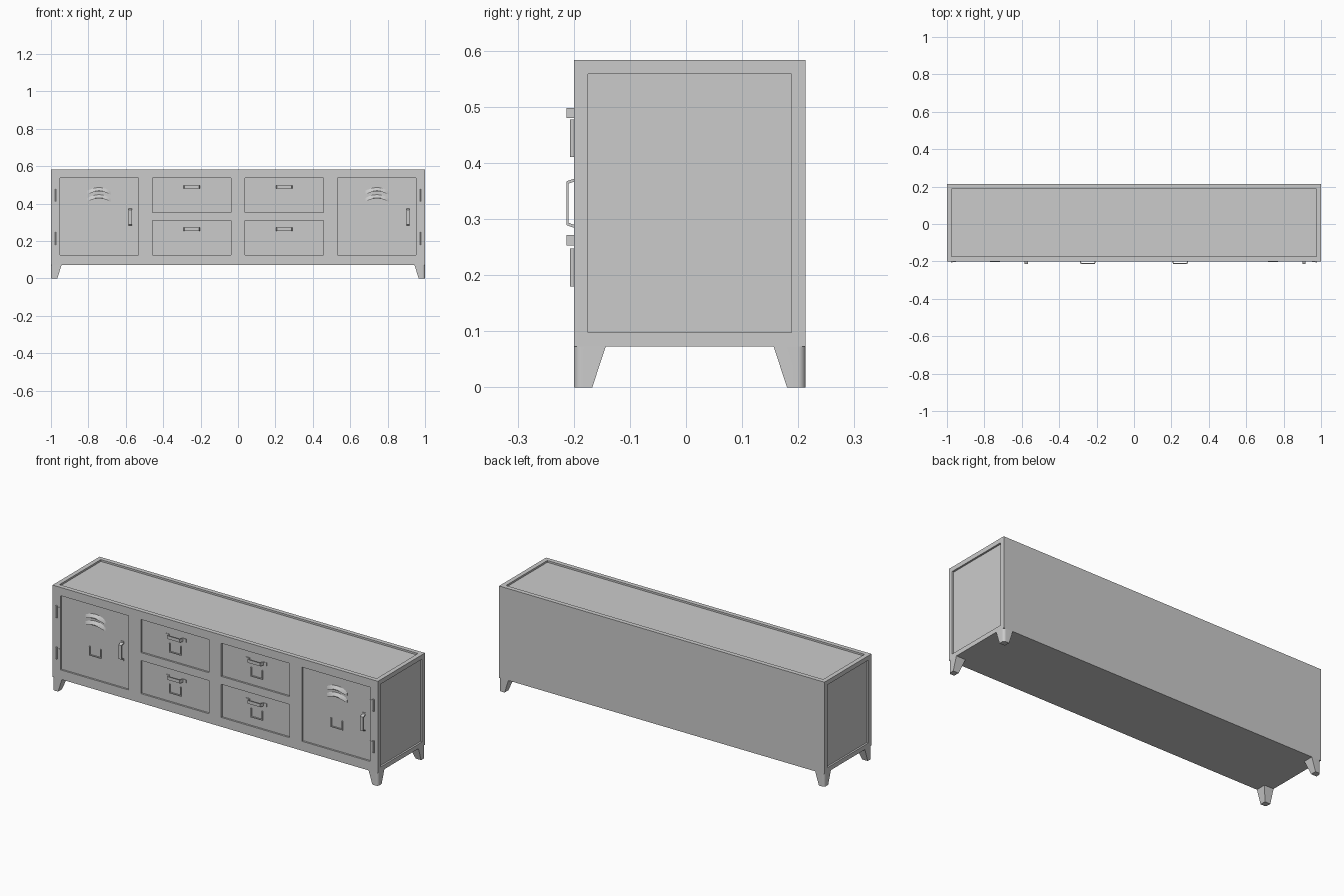
import bpy, bmesh, math
from mathutils import Vector

if "Cube" in bpy.data.objects:
    bpy.data.objects.remove(bpy.data.objects["Cube"])

FRONT, BACK, Z0, Z1 = -0.20, 0.213, 0.073, 0.583
D = 0.01                 # recess depth
PANEL = FRONT + D        # face of doors and drawers


def make(name, bm, smooth=False):
    bmesh.ops.recalc_face_normals(bm, faces=bm.faces)
    me = bpy.data.meshes.new(name)
    bm.to_mesh(me)
    bm.free()
    ob = bpy.data.objects.new(name, me)
    bpy.context.collection.objects.link(ob)
    if smooth:
        bpy.ops.object.select_all(action='DESELECT')
        ob.select_set(True)
        bpy.context.view_layer.objects.active = ob
        bpy.ops.object.shade_smooth_by_angle(angle=math.radians(35))
    return ob


def add_box(bm, x0, x1, y0, y1, z0, z1):
    vs = bmesh.ops.create_cube(bm, size=1)['verts']
    for v in vs:
        v.co = Vector((x0 + (v.co.x + .5) * (x1 - x0),
                       y0 + (v.co.y + .5) * (y1 - y0),
                       z0 + (v.co.z + .5) * (z1 - z0)))


def loft(bm, rings):
    """Skin a list of closed rings and cap the ends."""
    rows = [[bm.verts.new(p) for p in r] for r in rings]
    n = len(rows[0])
    for a, b in zip(rows, rows[1:]):
        for i in range(n):
            j = (i + 1) % n
            bm.faces.new((a[i], a[j], b[j], b[i]))
    bm.faces.new(rows[0][::-1])
    bm.faces.new(rows[-1])


# Cabinet body with recessed top, sides, doors and drawers
bm = bmesh.new()
add_box(bm, -1, 1, FRONT, BACK, Z0, Z1)
body = make("cabinet_body", bm)

bm = bmesh.new()
R = 0.025
add_box(bm, -1 + R, 1 - R, FRONT + R, BACK - R, Z1 - D, Z1 + .1)
for s in (-1, 1):
    x0, x1 = sorted((s * (1 - D), s * 1.1))
    add_box(bm, x0, x1, FRONT + R, BACK - R, Z0 + R, Z1 - R)
    x0, x1 = sorted((s * .533, s * .952))
    add_box(bm, x0, x1, -.3, PANEL, .125, .537)
    x0, x1 = sorted((s * .037, s * .457))
    for z in (.125, .353):
        add_box(bm, x0, x1, -.3, PANEL, z, z + .184)
cutter = make("recess_cutter", bm)
cutter.hide_render = True
mod = body.modifiers.new("recesses", 'BOOLEAN')
mod.operation, mod.solver, mod.object = 'DIFFERENCE', 'EXACT', cutter
bpy.context.view_layer.objects.active = body
bpy.ops.object.modifier_apply(modifier=mod.name)
bpy.data.objects.remove(cutter)


# Tapered corner legs with a rounded outer corner
def leg_ring(sx, sy, wx, wy, z, r=.014):
    pts = [(wx, 0), (wx, wy), (0, wy)]
    for i in range(7):
        a = math.pi / 2 * i / 6
        pts.append((r - r * math.cos(a), r - r * math.sin(a)))
    yc = FRONT if sy < 0 else BACK
    return [(sx * (1 - x), yc - sy * y, z) for x, y in pts]


for sx, side in ((-1, "left"), (1, "right")):
    for sy, end in ((-1, "front"), (1, "back")):
        bm = bmesh.new()
        loft(bm, [leg_ring(sx, sy, .034, .033, 0),
                  leg_ring(sx, sy, .057, .057, Z0)])
        make(f"{end}_{side}_leg", bm, True)


# Bent strap pulls: path as (along, outward), swept with a flat section
def pull(name, cx, cz, half, width, vertical, flange):
    y, t, o = PANEL, .004, -.213
    path = [(-half - flange, y), (-half - .002, y), (-half + .005, o),
            (half - .005, o), (half + .002, y), (half + flange, y)]
    inner = [(-half - flange, y + t), (-half + .001, y + t), (-half + .009, o + t),
             (half - .009, o + t), (half - .001, y + t), (half + flange, y + t)]
    # flanges lie on the panel surface
    lift = lambda p: (p[0], p[1] - .003) if p[1] > o + .01 else p
    path = [lift(p) for p in path]
    rings = []
    for (a, ya), (b, yb) in zip(path, inner):
        ring = []
        for u, v, w in ((a, ya, -1), (a, ya, 1), (b, yb, 1), (b, yb, -1)):
            h = w * width / 2
            ring.append((cx + h, v, cz + u) if vertical else (cx + u, v, cz + h))
        rings.append(ring)
    bm = bmesh.new()
    loft(bm, rings)
    make(name, bm)


# U-shaped label holder
def label_holder(name, cx, z0):
    bm = bmesh.new()
    y0, y1 = PANEL - .006, PANEL + .001
    for s in (-1, 1):
        add_box(bm, cx + s * .034 - .003, cx + s * .034 + .003, y0, y1, z0, z0 + .05)
    add_box(bm, cx - .031, cx + .031, y0, y1, z0, z0 + .005)
    make(name, bm)


# Arched louvre: wedge flush at the top, lifted at the lower lip
def louvre(name, cx, z0):
    rings = []
    for i in range(13):
        u = -1 + i / 6
        arch = 1 - u * u
        x, z = cx + u * .062, z0 + .017 * arch
        out = PANEL - .002 - .011 * arch ** .5
        rings.append([(x, PANEL + .001, z + .022), (x, out, z + .004),
                      (x, out, z), (x, PANEL + .001, z)])
    bm = bmesh.new()
    loft(bm, rings)
    make(name, bm, True)


# Hinge: barrel on the frame with a leaf towards the door
def hinge(name, s, z0, z1):
    bm = bmesh.new()
    ring = [(s * .974 + .0045 * math.cos(i * math.pi / 6),
             -.2025 + .0045 * math.sin(i * math.pi / 6)) for i in range(12)]
    loft(bm, [[(x, y, z) for x, y in ring] for z in (z0, z1)])
    x0, x1 = sorted((s * .953, s * .974))
    add_box(bm, x0, x1, FRONT - .002, FRONT + .002, z0 + .006, z1 - .006)
    make(name, bm, True)


for s, side in ((-1, "left"), (1, "right")):
    # Door hardware
    dx = s * .743
    pull(f"{side}_door_handle", dx + .166, .328, .044, .018, True, .010)
    label_holder(f"{side}_door_label_holder", dx, .25)
    for i, z in enumerate((.410, .448)):
        louvre(f"{side}_door_louvre_{i + 1}", dx, z)
    for i, z in enumerate((.18, .41)):
        hinge(f"{side}_hinge_{i + 1}", s, z, z + .067)
    # Drawer hardware
    for i, z in enumerate((.262, .489)):
        pull(f"{side}_drawer_{i + 1}_handle", s * .247, z, .043, .018, False, .020)
        label_holder(f"{side}_drawer_{i + 1}_label_holder", s * .25, z - .09)
